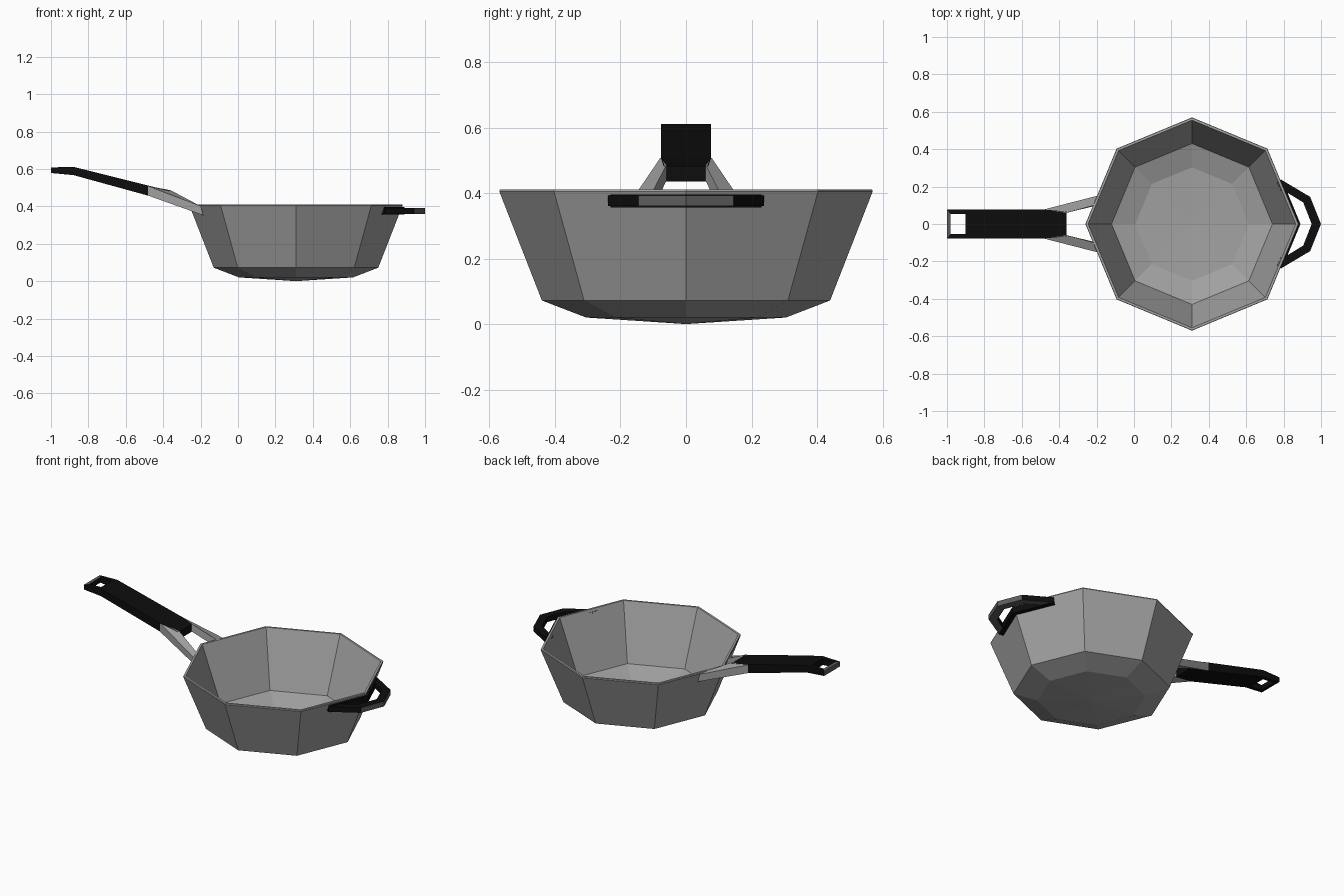
import bpy, bmesh, math

if "Cube" in bpy.data.objects:
    bpy.data.objects.remove(bpy.data.objects["Cube"])

def material(name, rgb):
    m = bpy.data.materials.new(name)
    m.diffuse_color = (*rgb, 1)
    m.use_nodes = True
    m.node_tree.nodes["Principled BSDF"].inputs["Base Color"].default_value = m.diffuse_color
    return m

STEEL = material("grey_metal", (0.36, 0.36, 0.36))
BLACK = material("black_grip", (0.004, 0.004, 0.004))
TRIM = material("dark_grey_trim", (0.11, 0.11, 0.11))

def finish(bm, name, *mats):
    bmesh.ops.recalc_face_normals(bm, faces=bm.faces)
    me = bpy.data.meshes.new(name)
    bm.to_mesh(me)
    bm.free()
    for m in mats:
        me.materials.append(m)
    ob = bpy.data.objects.new(name, me)
    bpy.context.collection.objects.link(ob)
    return ob

def loft(bm, rings, closed=False):
    """Skin a list of equal-length vertex rings, capped unless closed."""
    vs = [[bm.verts.new(p) for p in r] for r in rings]
    n = len(vs[0])
    pairs = list(zip(vs, vs[1:]))
    if closed:
        pairs.append((vs[-1], vs[0]))
    else:
        bm.faces.new(vs[0])
        bm.faces.new(vs[-1])
    for a, b in pairs:
        for i in range(n):
            j = (i + 1) % n
            bm.faces.new((a[i], a[j], b[j], b[i]))

# Bowl: eight-sided turned profile (radius, height)
SIDES, CX = 8, 0.31
profile = [(0, 0), (0.305, 0.02), (0.44, 0.072), (0.57, 0.405), (0.568, 0.411),
           (0.555, 0.411), (0.43, 0.077), (0.303, 0.036), (0, 0.025)]
bm = bmesh.new()
rings = []
for r, z in profile:
    if r == 0:
        rings.append([bm.verts.new((CX, 0, z))] * SIDES)
    else:
        rings.append([bm.verts.new((CX + r * math.cos(2 * math.pi * i / SIDES),
                                    r * math.sin(2 * math.pi * i / SIDES), z))
                      for i in range(SIDES)])
for a, b in zip(rings, rings[1:]):
    for i in range(SIDES):
        j = (i + 1) % SIDES
        bm.faces.new(list(dict.fromkeys((a[i], a[j], b[j], b[i]))))
finish(bm, "bowl", STEEL)

# Long handle: stations of (x, half width, bottom, top)
stations = [(-1, 0.077, 0.578, 0.608), (-0.88, 0.077, 0.567, 0.611),
            (-0.48, 0.077, 0.457, 0.511), (-0.36, 0.067, 0.435, 0.482)]
bm = bmesh.new()
loft(bm, [[(x, -w, b), (x, w, b), (x, w, t), (x, -w, t)] for x, w, b, t in stations])
grip = finish(bm, "long_handle", BLACK, TRIM)

# Hanging hole cut through the handle end
bm = bmesh.new()
loft(bm, [[(x, -0.053, 0.4), (x, 0.053, 0.4), (x, 0.053, 0.8), (x, -0.053, 0.8)]
          for x in (-0.98, -0.90)])
cutter = finish(bm, "hole_cutter", BLACK)
cutter.hide_render = True
mod = grip.modifiers.new("hole", 'BOOLEAN')
mod.operation, mod.solver, mod.object = 'DIFFERENCE', 'EXACT', cutter
bpy.context.view_layer.objects.active = grip
bpy.ops.object.modifier_apply(modifier="hole")
bpy.data.objects.remove(cutter)
for p in grip.data.polygons:
    p.material_index = 1 if p.center.x < -0.99 else 0

# Two metal arms joining handle and bowl
for side, name in ((1, "back_arm"), (-1, "front_arm")):
    bm = bmesh.new()
    loft(bm, [[(x, y * side, z) for x, y, z in ring] for ring in (
        [(-0.48, 0.078, 0.457), (-0.48, 0.078, 0.508), (-0.36, 0.06, 0.486), (-0.36, 0.06, 0.437)],
        [(-0.185, 0.15, 0.352), (-0.2, 0.15, 0.402), (-0.213, 0.1, 0.408), (-0.195, 0.1, 0.355)])])
    finish(bm, name, STEEL)

# Side handle: bent strip (outer and inner path), then a bar against the bowl
def strip(name, outer, inner, z0, z1, *mats):
    bm = bmesh.new()
    loft(bm, [[(*o, z0), (*o, z1), (*i, z1), (*i, z0)] for o, i in zip(outer, inner)])
    return finish(bm, name, *mats)

def mirrored(half):
    return half + [(x, -y) for x, y in reversed(half[:-1])]

loop = strip("side_handle", mirrored([(0.785, 0.238), (0.942, 0.145), (1.0, 0)]),
             mirrored([(0.775, 0.195), (0.905, 0.115), (0.95, 0)]),
             0.36, 0.392, BLACK, TRIM)
for p in loop.data.polygons:
    p.material_index = 1 if p.normal.x > 0.8 or p.normal.z < -0.5 else 0
strip("side_handle_mount", mirrored([(0.795, 0.23), (0.89, 0)]),
      mirrored([(0.765, 0.225), (0.862, 0)]), 0.356, 0.396, BLACK)
